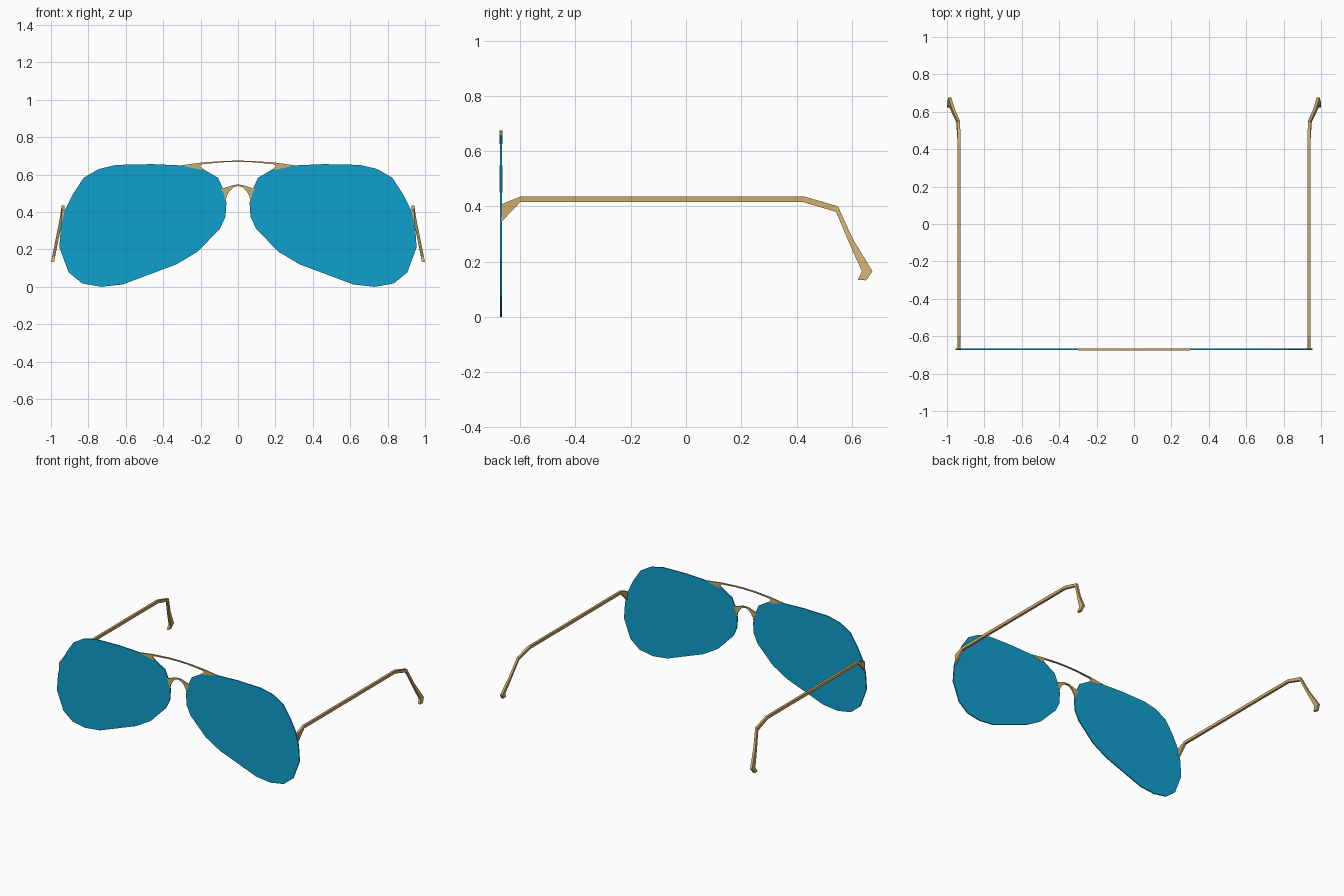
import bpy, bmesh
from mathutils import Vector

if "Cube" in bpy.data.objects:
    bpy.data.objects.remove(bpy.data.objects["Cube"])


def material(name, rgb):
    m = bpy.data.materials.new(name)
    m.diffuse_color = (*rgb, 1)
    m.use_nodes = True
    m.node_tree.nodes["Principled BSDF"].inputs["Base Color"].default_value = m.diffuse_color
    return m


GOLD = material("gold_metal", (0.61, 0.41, 0.15))
BLUE = material("blue_glass", (0.005, 0.35, 0.61))


def finish(bm, name, mat, offset):
    """Thicken the flat faces along offset, then mirror across x."""
    faces = bm.faces[:]
    ext = bmesh.ops.extrude_face_region(bm, geom=faces, use_keep_orig=True)
    verts = [g for g in ext["geom"] if isinstance(g, bmesh.types.BMVert)]
    bmesh.ops.translate(bm, verts=verts, vec=Vector(offset))
    bmesh.ops.recalc_face_normals(bm, faces=bm.faces[:])
    me = bpy.data.meshes.new(name)
    bm.to_mesh(me)
    bm.free()
    me.materials.append(mat)
    ob = bpy.data.objects.new(name, me)
    bpy.context.collection.objects.link(ob)
    mod = ob.modifiers.new("mirror", "MIRROR")
    mod.use_axis = (True, False, False)
    mod.merge_threshold = 0.0005
    return ob


def polygon(points):
    bm = bmesh.new()
    bm.faces.new([bm.verts.new(p) for p in points])
    bm.normal_update()
    return bm


FRONT, DEPTH = -0.675, 0.01

# Aviator outline of one lens, outer edge of the rim (x, z)
outline = [(0.19, 0.632), (0.275, 0.648), (0.46, 0.656), (0.65, 0.652),
           (0.745, 0.63), (0.825, 0.583), (0.88, 0.50), (0.925, 0.41),
           (0.947, 0.325), (0.955, 0.21), (0.905, 0.077), (0.833, 0.018),
           (0.73, 0.0), (0.615, 0.013), (0.33, 0.12), (0.217, 0.187),
           (0.097, 0.31), (0.067, 0.375), (0.062, 0.45), (0.074, 0.51),
           (0.106, 0.582)]

# Rim ring: inset the outline and drop the middle, which becomes the lens
bm = polygon([(x, FRONT, z) for x, z in outline])
bm.faces.ensure_lookup_table()
middle = bm.faces[0]
bmesh.ops.inset_region(bm, faces=[middle], thickness=0.011, use_even_offset=True)
lens_points = [v.co.copy() for v in middle.verts]
bmesh.ops.delete(bm, geom=[middle], context="FACES")
finish(bm, "rim", GOLD, (0, DEPTH, 0))

# Lens, set just inside the rim depth
bm = polygon([(p.x, FRONT + 0.001, p.z) for p in lens_points])
finish(bm, "lens", BLUE, (0, DEPTH - 0.002, 0))

# Thin brow bar with its flared joint on the rim
brow = [(0, 0.675), (0.08, 0.673), (0.20, 0.664), (0.30, 0.650), (0.275, 0.642),
        (0.195, 0.625), (0.188, 0.632), (0.203, 0.645), (0.19, 0.656),
        (0.08, 0.666), (0, 0.668)]
finish(polygon([(x, FRONT, z) for x, z in brow]), "brow_bar", GOLD, (0, DEPTH, 0))

# Arched nose bridge
bridge = [(0, 0.547), (0.025, 0.545), (0.05, 0.536), (0.092, 0.522), (0.076, 0.50),
          (0.068, 0.45), (0.061, 0.485), (0.045, 0.513), (0.025, 0.532), (0, 0.539)]
finish(polygon([(x, FRONT, z) for x, z in bridge]), "nose_bridge", GOLD, (0, DEPTH, 0))

# Temple arm: strips between upper and lower edge (y, z), splayed out at the ear
upper = [(-0.667, 0.408), (-0.60, 0.435), (0.43, 0.435), (0.55, 0.40),
         (0.605, 0.28), (0.675, 0.165), (0.652, 0.132)]
lower = [(-0.667, 0.345), (-0.60, 0.415), (0.425, 0.415), (0.543, 0.38),
         (0.60, 0.245), (0.637, 0.165), (0.622, 0.134)]


def arm_point(y, z):
    splay = max(0.0, 0.415 - z) * 0.2 if y > 0.4 else 0.0
    return (0.927 + splay, y, z)


bm = bmesh.new()
rows = [(bm.verts.new(arm_point(*a)), bm.verts.new(arm_point(*b)))
        for a, b in zip(upper, lower)]
for (a, b), (c, d) in zip(rows, rows[1:]):
    bm.faces.new((a, b, d, c))
finish(bm, "temple_arm", GOLD, (0.016, 0, 0))
